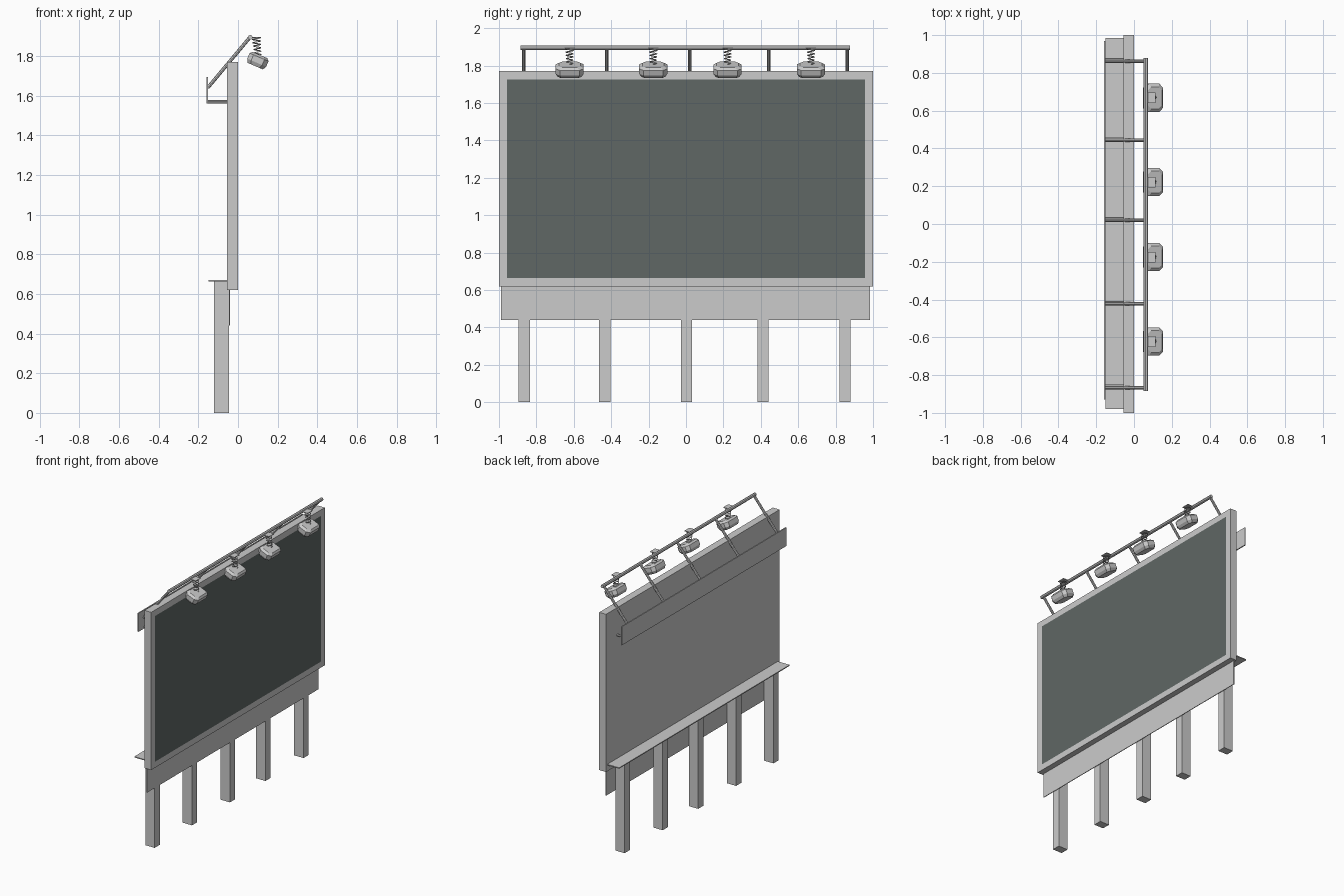
import bpy, bmesh, math
from mathutils import Vector, Matrix

if "Cube" in bpy.data.objects:
    bpy.data.objects.remove(bpy.data.objects["Cube"])


def finish(name, bm):
    bmesh.ops.recalc_face_normals(bm, faces=bm.faces[:])
    me = bpy.data.meshes.new(name)
    bm.to_mesh(me)
    bm.free()
    ob = bpy.data.objects.new(name, me)
    bpy.context.collection.objects.link(ob)
    return ob


def add_box(bm, lo, hi):
    lo, hi = Vector(lo), Vector(hi)
    m = Matrix.Translation((lo + hi) / 2) @ Matrix.Diagonal((*(hi - lo), 1))
    bmesh.ops.create_cube(bm, size=1, matrix=m)


def box(name, lo, hi):
    bm = bmesh.new()
    add_box(bm, lo, hi)
    return finish(name, bm)


def rod(name, a, b, r, sides=8):
    a, b = Vector(a), Vector(b)
    d = b - a
    bm = bmesh.new()
    m = Matrix.Translation((a + b) / 2) @ d.to_track_quat('Z', 'Y').to_matrix().to_4x4()
    bmesh.ops.create_cone(bm, cap_ends=True, segments=sides, radius1=r, radius2=r,
                          depth=d.length, matrix=m)
    return finish(name, bm)


# Display panel: box with an inset dark screen on its +x face
bm = bmesh.new()
add_box(bm, (-0.055, -1, 0.62), (0, 1, 1.77))
bm.normal_update()
face = max(bm.faces, key=lambda f: f.normal.x)
bmesh.ops.inset_region(bm, faces=[face], thickness=0.062)
face.material_index = 1
panel = finish("display_panel", bm)
for n, c in (("frame_grey", (0.8, 0.8, 0.8, 1)), ("screen_dark", (0.115, 0.135, 0.13, 1))):
    mat = bpy.data.materials.new(n)
    mat.diffuse_color = c
    mat.use_nodes = True
    mat.node_tree.nodes["Principled BSDF"].inputs["Base Color"].default_value = mat.diffuse_color
    panel.data.materials.append(mat)

# Skirt, rear walkway and upper rear board
box("lower_skirt", (-0.046, -0.99, 0.44), (-0.041, 0.985, 0.64))
box("rear_walkway", (-0.15, -0.98, 0.664), (-0.05, 0.985, 0.671))
box("upper_rear_board", (-0.16, -0.93, 1.56), (-0.152, 0.968, 1.695))

# Ground posts
for i, y in enumerate((-0.865, -0.435, 0.003, 0.412, 0.85)):
    box(f"post_{i}", (-0.121, y - 0.03, 0), (-0.046, y + 0.03, 0.667))

# Lamp arms with their lower struts
for i, y in enumerate((-0.867, -0.423, 0.02, 0.443, 0.862)):
    rod(f"lamp_arm_{i}", (-0.153, y, 1.64), (0.062, y, 1.897), 0.009)
    rod(f"board_strut_{i}", (-0.155, y + 0.008, 1.57), (-0.05, y + 0.008, 1.57), 0.008)

# Long pipe carrying the lamps
rod("lamp_pipe", (0.062, -0.885, 1.895), (0.062, 0.878, 1.895), 0.012)


def octagon(bm, hx, hy, c, z, m):
    pts = [(hx, hy - c), (hx - c, hy), (c - hx, hy), (-hx, hy - c),
           (-hx, c - hy), (c - hx, -hy), (hx - c, -hy), (hx, c - hy)]
    return [bm.verts.new(m @ Vector((x, y, z))) for x, y in pts]


def lamp(i, y):
    # Tilted eight-sided housing
    m = Matrix.Translation((0.099, y, 1.778)) @ Matrix.Rotation(math.radians(23), 4, 'Y')
    bm = bmesh.new()
    rings = [octagon(bm, hx, hy, c, z, m) for hx, hy, c, z in (
        (0.042, 0.064, 0.018, -0.031), (0.052, 0.075, 0.022, -0.012),
        (0.052, 0.075, 0.022, 0.018), (0.040, 0.058, 0.018, 0.030))]
    for a, b in zip(rings, rings[1:]):
        for k in range(8):
            n = (k + 1) % 8
            bm.faces.new((a[k], a[n], b[n], b[k]))
    bm.faces.new(rings[0])
    bm.faces.new(rings[-1])
    finish(f"lamp_housing_{i}", bm)
    # Mounting plate beside the pipe
    box(f"lamp_plate_{i}", (0.06, y - 0.028, 1.892), (0.115, y + 0.028, 1.897))
    # Coil spring between plate and housing
    cu = bpy.data.curves.new(f"lamp_spring_{i}", 'CURVE')
    cu.dimensions = '3D'
    cu.bevel_depth = 0.003
    cu.bevel_resolution = 0
    cu.use_fill_caps = True
    sp = cu.splines.new('POLY')
    count = 41
    sp.points.add(count - 1)
    for k in range(count):
        t = k / (count - 1)
        a = t * 5 * math.tau
        r = 0.016 + 0.005 * t
        sp.points[k].co = (0.1 - 0.008 * t + r * math.cos(a), y + r * math.sin(a),
                           1.808 + 0.085 * t, 1)
    bpy.context.collection.objects.link(bpy.data.objects.new(f"lamp_spring_{i}", cu))


for i, y in enumerate((-0.622, -0.175, 0.222, 0.668)):
    lamp(i, y)
